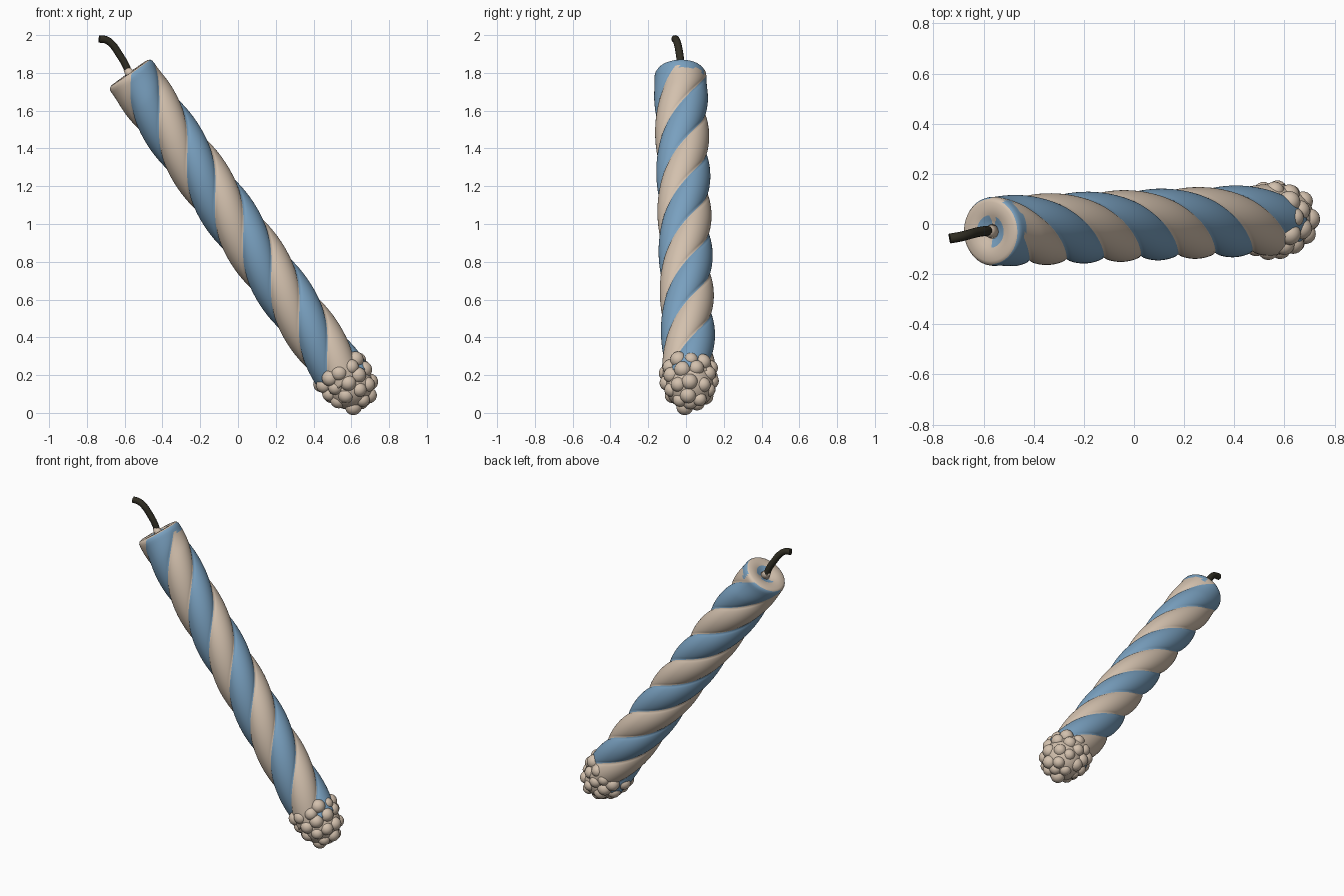
import bpy, bmesh, math, random
from mathutils import Matrix, Vector

random.seed(4)
cube = bpy.data.objects.get("Cube")
if cube:
    bpy.data.objects.remove(cube)


def material(name, color):
    m = bpy.data.materials.new(name)
    m.use_nodes = True
    m.diffuse_color = (*color, 1)
    bsdf = m.node_tree.nodes["Principled BSDF"]
    bsdf.inputs["Base Color"].default_value = (*color, 1)
    bsdf.inputs["Roughness"].default_value = 0.7
    return m


CREAM = material("cream wax", (0.65, 0.53, 0.42))
BLUE = material("blue wax", (0.19, 0.35, 0.52))
BLACK = material("charred wick", (0.03, 0.027, 0.017))

# Leaning frame: local z runs up the candle, origin at the top centre
TOP = Vector((-0.575, -0.03, 1.80))
BASE = Vector((0.58, 0.018, 0.16))
axis = (TOP - BASE).normalized()
side = Vector((0, 1, 0)).cross(axis).normalized()
back = axis.cross(side)
LEAN = Matrix((side, back, axis)).transposed().to_4x4()
LEAN.translation = TOP


def finish(bm, name, mats, matrix=LEAN):
    mesh = bpy.data.meshes.new(name)
    bmesh.ops.recalc_face_normals(bm, faces=bm.faces)
    bm.to_mesh(mesh)
    bm.free()
    for m in mats:
        mesh.materials.append(m)
    mesh.polygons.foreach_set("use_smooth", [True] * len(mesh.polygons))
    ob = bpy.data.objects.new(name, mesh)
    ob.matrix_world = matrix
    bpy.context.collection.objects.link(ob)
    return ob


# Twisted candle: four lobes, mesh columns follow the helix
COLS, RINGS, LENGTH, PITCH = 64, 130, 2.0, 1.03
bm = bmesh.new()
cap = [(0.022, 0.02), (0.045, 0.014), (0.065, 0.003), (0.09, 0.0),
       (0.118, 0.0), (0.13, 0.006), (0.136, 0.016)]
depths = [0.03 + (LENGTH - 0.03) * i / RINGS for i in range(RINGS + 1)]
levels = [(t, r) for r, t in cap] + [(t, None) for t in depths]
rings = []
for t, r in levels:
    twist = math.tau * (0.915 - t) / PITCH
    fade = min(1, max(0, (t - 0.03) / 0.14))
    ring = []
    for j in range(COLS):
        phase = math.tau * j / COLS
        lobe = 0.122 + 0.021 * abs(math.cos(2 * phase)) ** 0.65
        rad = r if r is not None else 0.138 + (lobe - 0.138) * fade
        a = phase + twist
        ring.append(bm.verts.new((rad * math.cos(a), rad * math.sin(a), -t)))
    rings.append(ring)
for up, low in zip(rings, rings[1:]):
    for j in range(COLS):
        k = (j + 1) % COLS
        f = bm.faces.new((up[j], low[j], low[k], up[k]))
        c = f.calc_center_median()
        angle = math.degrees(math.atan2(c.y, c.x))
        stripe = math.cos(2 * math.tau * (j + 0.5) / COLS) > 0
        rim = c.z > -0.055 - 0.012 * math.sin(angle / 9) and -40 < angle < 65
        f.material_index = int(c.z < -0.008 and (stripe or rim))
bm.faces.new(rings[0])
bm.faces.new(rings[-1])
finish(bm, "twisted_candle", [CREAM, BLUE])

# Knobbly cluster of wax beads around the lower end
bm = bmesh.new()


def bead(pos, size, stretch=1):
    shape = Matrix.Translation(pos) @ Matrix.Diagonal((1, 1, stretch, 1))
    bmesh.ops.create_icosphere(bm, subdivisions=3, radius=size, matrix=shape)


bead((0, 0, -2.03), 0.128, 0.95)
for depth, radius, count in ((1.94, 0.118, 11), (2.0, 0.116, 10),
                             (2.065, 0.1, 9), (2.118, 0.055, 5)):
    start = random.random()
    for i in range(count):
        a = math.tau * (i + start + random.uniform(-0.12, 0.12)) / count
        z = -depth + random.uniform(-0.012, 0.012)
        bead((radius * math.cos(a), radius * math.sin(a), z),
             random.uniform(0.037, 0.045))
bead((0, 0, -2.13), 0.04)
finish(bm, "bead_cluster", [CREAM])

# Small wax collar at the foot of the wick
bm = bmesh.new()
bmesh.ops.create_cone(bm, cap_ends=True, segments=24, radius1=0.03, radius2=0.018,
                      depth=0.05, matrix=Matrix.Translation((0, 0, 0.002)))
finish(bm, "wick_collar", [CREAM])

# Bent wick swept along a curve
curve = bpy.data.curves.new("wick", "CURVE")
curve.dimensions = "3D"
curve.bevel_depth = 0.02
curve.bevel_resolution = 3
curve.use_fill_caps = True
path = [(-0.575, -0.028, 1.79), (-0.592, -0.028, 1.835), (-0.63, -0.034, 1.9),
        (-0.67, -0.045, 1.955), (-0.7, -0.052, 1.975), (-0.735, -0.058, 1.98)]
spline = curve.splines.new("BEZIER")
spline.bezier_points.add(len(path) - 1)
for point, co in zip(spline.bezier_points, path):
    point.co = co
    point.handle_left_type = point.handle_right_type = "AUTO"
curve.materials.append(BLACK)
wick = bpy.data.objects.new("wick", curve)
bpy.context.collection.objects.link(wick)
